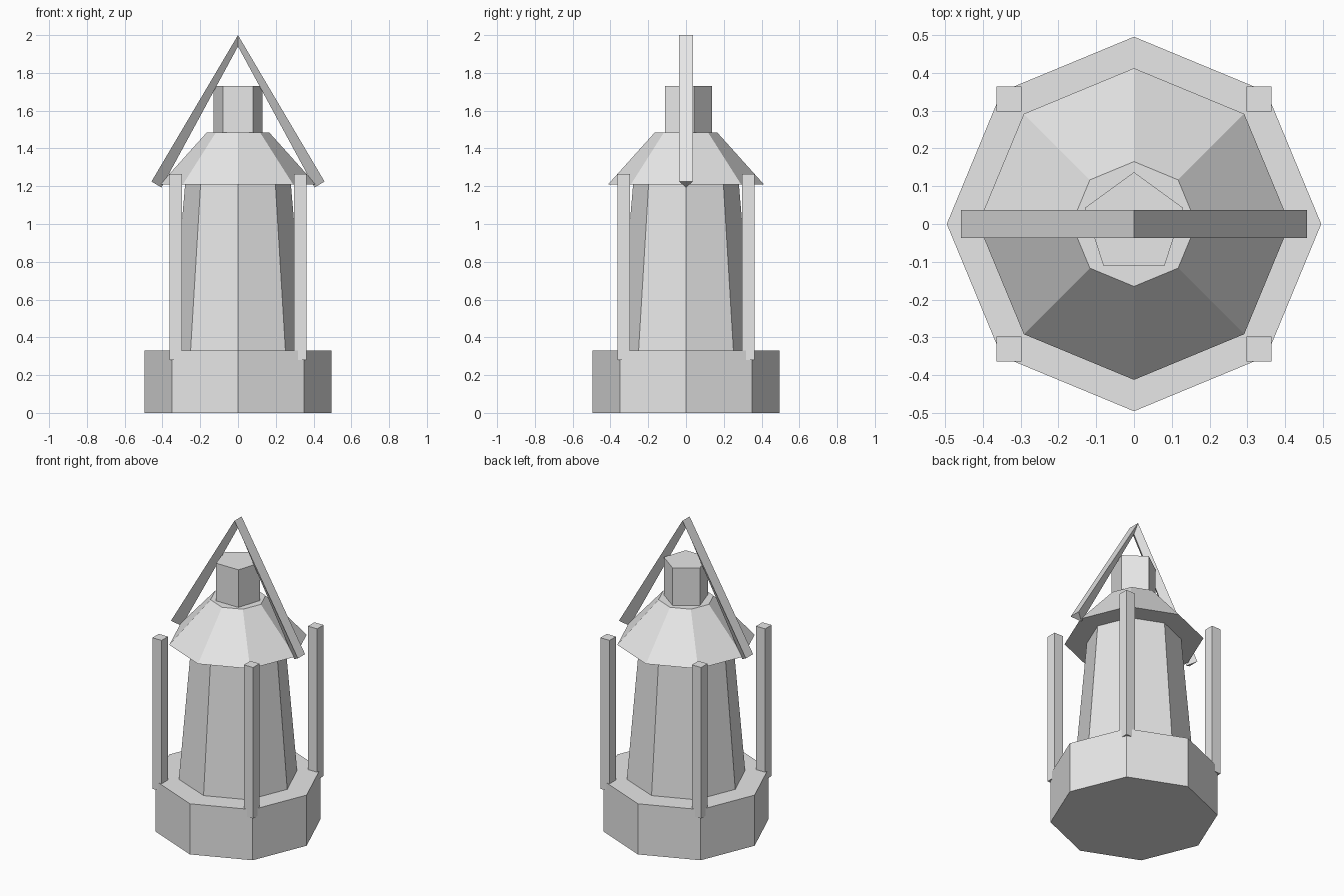
import bpy
import bmesh
from math import cos, sin, pi

cube = bpy.data.objects.get("Cube")
if cube:
    bpy.data.objects.remove(cube, do_unlink=True)

GREY = (0.8, 0.8, 0.8, 1)
mat = bpy.data.materials.new("light grey")
mat.use_nodes = True
mat.diffuse_color = GREY
mat.node_tree.nodes["Principled BSDF"].inputs["Base Color"].default_value = GREY


def loft(name, sections):
    """Skin a closed solid through matching cross-sections."""
    bm = bmesh.new()
    rings = [[bm.verts.new(p) for p in section] for section in sections]
    for low, high in zip(rings, rings[1:]):
        for i in range(len(low)):
            j = (i + 1) % len(low)
            bm.faces.new((low[i], low[j], high[j], high[i]))
    bm.faces.new(rings[0][::-1])
    bm.faces.new(rings[-1])
    bmesh.ops.recalc_face_normals(bm, faces=bm.faces)
    mesh = bpy.data.meshes.new(name)
    bm.to_mesh(mesh)
    bm.free()
    mesh.materials.append(mat)
    obj = bpy.data.objects.new(name, mesh)
    bpy.context.collection.objects.link(obj)
    return obj


def ring(sides, radius, z, x=0, y=0, turn=pi / 2):
    angles = [turn + 2 * pi * i / sides for i in range(sides)]
    return [(x + radius * cos(a), y + radius * sin(a), z) for a in angles]


def prism(name, sides, r0, r1, z0, z1, **kw):
    return loft(name, [ring(sides, r0, z0, **kw), ring(sides, r1, z1, **kw)])


# Lantern body
prism("base", 8, 0.495, 0.495, 0, 0.33)
prism("lamp_housing", 8, 0.355, 0.28, 0.33, 1.21)
prism("roof", 8, 0.412, 0.165, 1.21, 1.485)
prism("chimney", 5, 0.137, 0.137, 1.485, 1.73)

# Four square guard posts
for side, sx in (("left", 1), ("right", -1)):
    for end, sy in (("front", -1), ("back", 1)):
        prism(f"{end}_{side}_post", 4, 0.0465, 0.0465, 0.28, 1.265,
              x=0.33 * sx, y=0.33 * sy, turn=pi / 4)


# Bent handle of triangular section, flat side outward
def handle_section(outer, inner):
    (ox, oz), (ix, iz) = outer, inner
    return [(ox, -0.037, oz), (ox, 0.037, oz), (ix, 0, iz)]


loft("handle", [
    handle_section((-0.458, 1.225), (-0.405, 1.193)),
    handle_section((0, 2), (0, 1.94)),
    handle_section((0.458, 1.225), (0.405, 1.193)),
])
